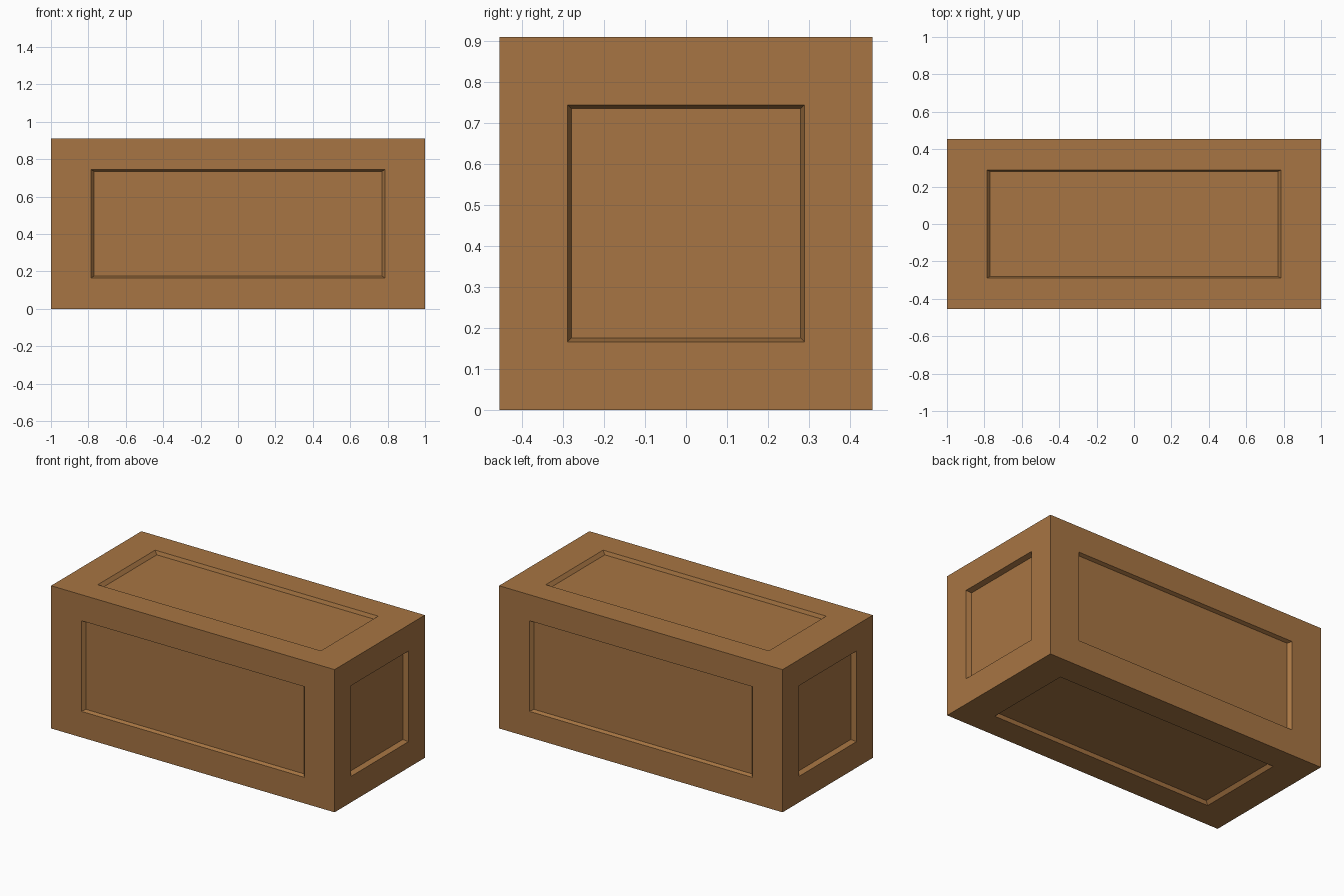
import bpy
import bmesh
from math import copysign
from mathutils import Vector

if "Cube" in bpy.data.objects:
    bpy.data.objects.remove(bpy.data.objects["Cube"], do_unlink=True)

# Half sizes of the block, the panel opening and the sunken panel floor
BLOCK = Vector((1.0, 0.455, 0.455))
OPENING = Vector((0.787, 0.289, 0.289))
FLOOR = Vector((0.769, 0.280, 0.280))
DEPTH = Vector((0.033, 0.022, 0.022))

# Wood colour
wood = bpy.data.materials.new("warm brown wood")
wood.use_nodes = True
colour = (0.386, 0.178, 0.056, 1.0)
wood.diffuse_color = colour
bsdf = wood.node_tree.nodes["Principled BSDF"]
bsdf.inputs["Base Color"].default_value = colour
bsdf.inputs["Roughness"].default_value = 0.8


def inset_to(bm, face, axis, size, level):
    """Inset a face, then fit its corners to a rectangle at a given level."""
    bmesh.ops.inset_individual(bm, faces=[face], thickness=0.005)
    for vert in face.verts:
        for i in range(3):
            half = level if i == axis else size[i]
            vert.co[i] = copysign(half, vert.co[i])


# Block with a bevelled recessed panel on all six sides
bm = bmesh.new()
bmesh.ops.create_cube(bm, size=2.0)
bmesh.ops.scale(bm, vec=BLOCK, verts=bm.verts)
bm.normal_update()
for face in list(bm.faces):
    axis = max(range(3), key=lambda i: abs(face.normal[i]))
    inset_to(bm, face, axis, OPENING, BLOCK[axis])
    inset_to(bm, face, axis, FLOOR, BLOCK[axis] - DEPTH[axis])
bmesh.ops.translate(bm, vec=(0, 0, BLOCK.z), verts=bm.verts)
bmesh.ops.recalc_face_normals(bm, faces=bm.faces)

mesh = bpy.data.meshes.new("panelled_block")
bm.to_mesh(mesh)
bm.free()
mesh.materials.append(wood)
block = bpy.data.objects.new("panelled_block", mesh)
bpy.context.collection.objects.link(block)
